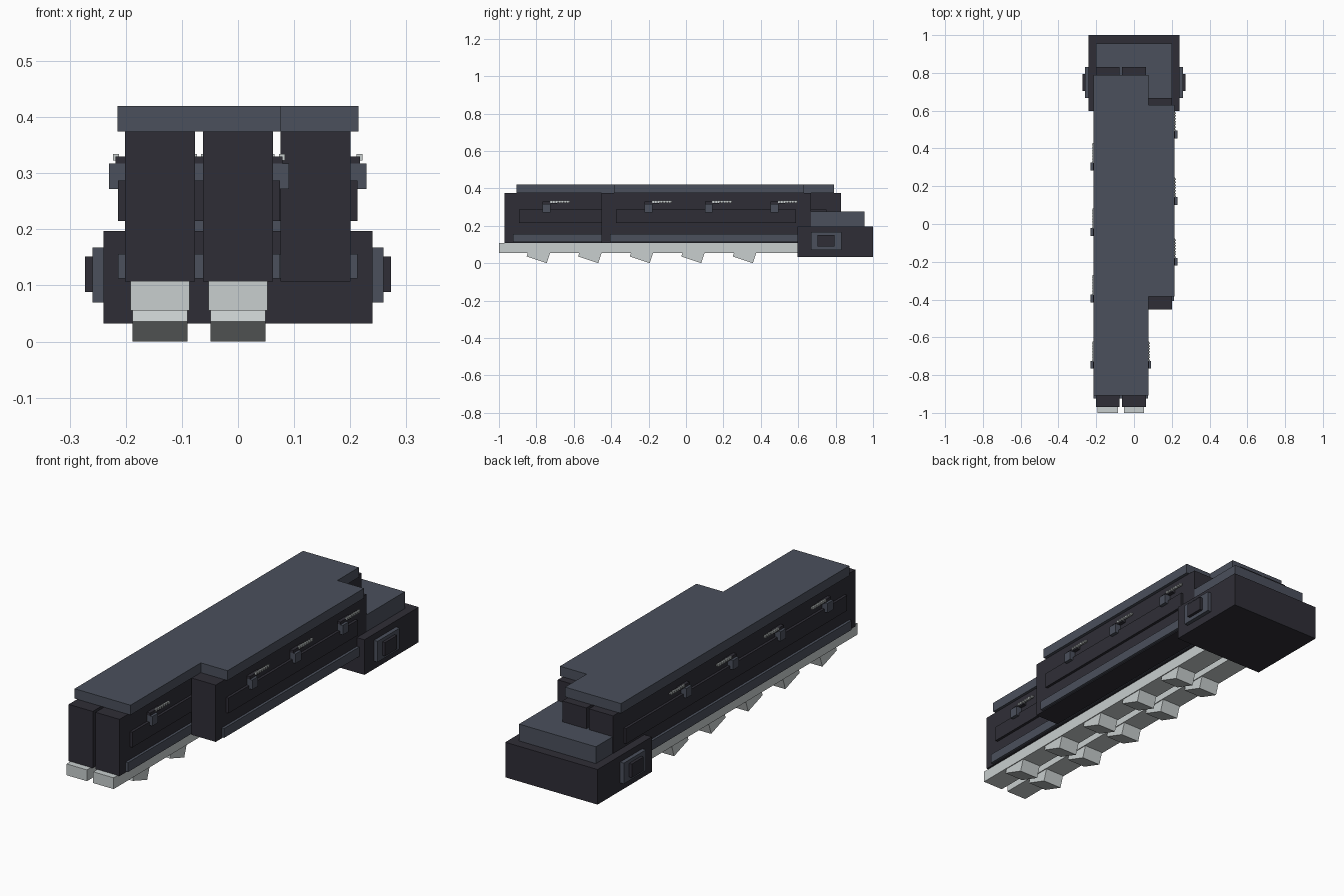
import bpy, bmesh

cube = bpy.data.objects.get("Cube")
if cube:
    bpy.data.objects.remove(cube, do_unlink=True)


def material(name, rgb):
    m = bpy.data.materials.new(name)
    m.use_nodes = True
    m.diffuse_color = (*rgb, 1)
    m.node_tree.nodes["Principled BSDF"].inputs["Base Color"].default_value = (*rgb, 1)
    return m


DARK = material("dark_charcoal", (0.028, 0.027, 0.037))
GREY = material("slate_grey", (0.07, 0.08, 0.107))
LIGHT = material("pale_grey", (0.58, 0.62, 0.62))


def finish(name, bm, mat):
    bmesh.ops.recalc_face_normals(bm, faces=bm.faces)
    mesh = bpy.data.meshes.new(name)
    bm.to_mesh(mesh)
    bm.free()
    mesh.materials.append(mat)
    obj = bpy.data.objects.new(name, mesh)
    bpy.context.collection.objects.link(obj)
    return obj


def prism(bm, points, axis, lo, hi):
    """Extrude a 2D outline along x (axis 0) or z (axis 2)."""
    def place(p, t):
        return (t, *p) if axis == 0 else (*p, t)
    face = bm.faces.new([bm.verts.new(place(p, lo)) for p in points])
    out = bmesh.ops.extrude_face_region(bm, geom=[face])
    moved = [v for v in out["geom"] if isinstance(v, bmesh.types.BMVert)]
    bmesh.ops.translate(bm, verts=moved, vec=[hi - lo if i == axis else 0 for i in range(3)])


def add_box(bm, x, y, z):
    prism(bm, [(x[0], y[0]), (x[1], y[0]), (x[1], y[1]), (x[0], y[1])], 2, *z)


def box(name, mat, x, y, z):
    bm = bmesh.new()
    add_box(bm, x, y, z)
    return finish(name, bm, mat)


def clips(name, cx, stations):
    """Side clips with ridged rods, on both sides of a bar."""
    blocks, arms, rods = bmesh.new(), bmesh.new(), bmesh.new()
    for s in (-1, 1):
        def span(a, b):
            return sorted((cx + s * a, cx + s * b))
        for y in stations:
            add_box(blocks, span(0.06, 0.091), (y - 0.021, y + 0.021), (0.272, 0.317))
            add_box(arms, span(0.06, 0.079), (y - 0.021, y + 0.055), (0.317, 0.330))
            add_box(rods, span(0.074, 0.080), (y + 0.018, y + 0.124), (0.325, 0.332))
            for i in range(7):
                r = y + 0.02 + i * 0.015
                add_box(rods, span(0.073, 0.084), (r, r + 0.008), (0.323, 0.334))
    finish(name + "_clip_blocks", blocks, GREY)
    finish(name + "_clip_arms", arms, DARK)
    finish(name + "_clip_rods", rods, LIGHT)


# Three parallel bars with side panels, lower strips and clips
LONG, SHORT = (-0.97, 0.83), (-0.452, 0.667)
LONG_CLIPS = (-0.745, -0.395, -0.043, 0.305)
SHORT_CLIPS = (-0.2, 0.122, 0.473)
for name, cx, (y0, y1), stations in (
        ("right_bar", -0.139, LONG, LONG_CLIPS),
        ("middle_bar", 0.0, LONG, LONG_CLIPS),
        ("left_bar", 0.138, SHORT, SHORT_CLIPS)):
    box(name, DARK, (cx - 0.0625, cx + 0.0625), (y0, y1), (0.107, 0.374))
    box(name + "_side_panel", DARK, (cx - 0.075, cx + 0.075),
        (y0 + 0.078, y1 - 0.08), (0.215, 0.287))
    box(name + "_lower_strip", GREY, (cx - 0.075, cx + 0.075),
        (y0 + 0.045, y1 - 0.045), (0.112, 0.156))
    clips(name, cx, stations)

# Stepped cover plate
bm = bmesh.new()
prism(bm, [(-0.215, -0.907), (0.076, -0.907), (0.076, -0.385), (0.215, -0.385),
           (0.215, 0.63), (0.076, 0.63), (0.076, 0.79), (-0.215, 0.79)], 2, 0.374, 0.42)
finish("cover_plate", bm, GREY)

# Pale rails with slanted teeth under the long bars
for name, cx in (("right", -0.139), ("middle", 0.0)):
    box(name + "_rail", LIGHT, (cx - 0.053, cx + 0.053), (-1, 0.7), (0.055, 0.108))
    bm = bmesh.new()
    for i in range(5):
        y = -0.852 + i * 0.2755
        prism(bm, [(y, 0.036), (y + 0.107, 0), (y + 0.127, 0.06), (y + 0.008, 0.06)],
              0, cx - 0.049, cx + 0.049)
    finish(name + "_rail_teeth", bm, LIGHT)

# Rear base block, raised deck and side buttons
box("base_block", DARK, (-0.24, 0.24), (0.597, 1), (0.032, 0.197))
box("base_deck", GREY, (-0.2, 0.2), (0.612, 0.955), (0.197, 0.276))
box("base_side_plates", GREY, (-0.259, 0.259), (0.667, 0.832), (0.07, 0.168))
box("base_side_buttons", DARK, (-0.273, 0.273), (0.704, 0.793), (0.088, 0.152))
